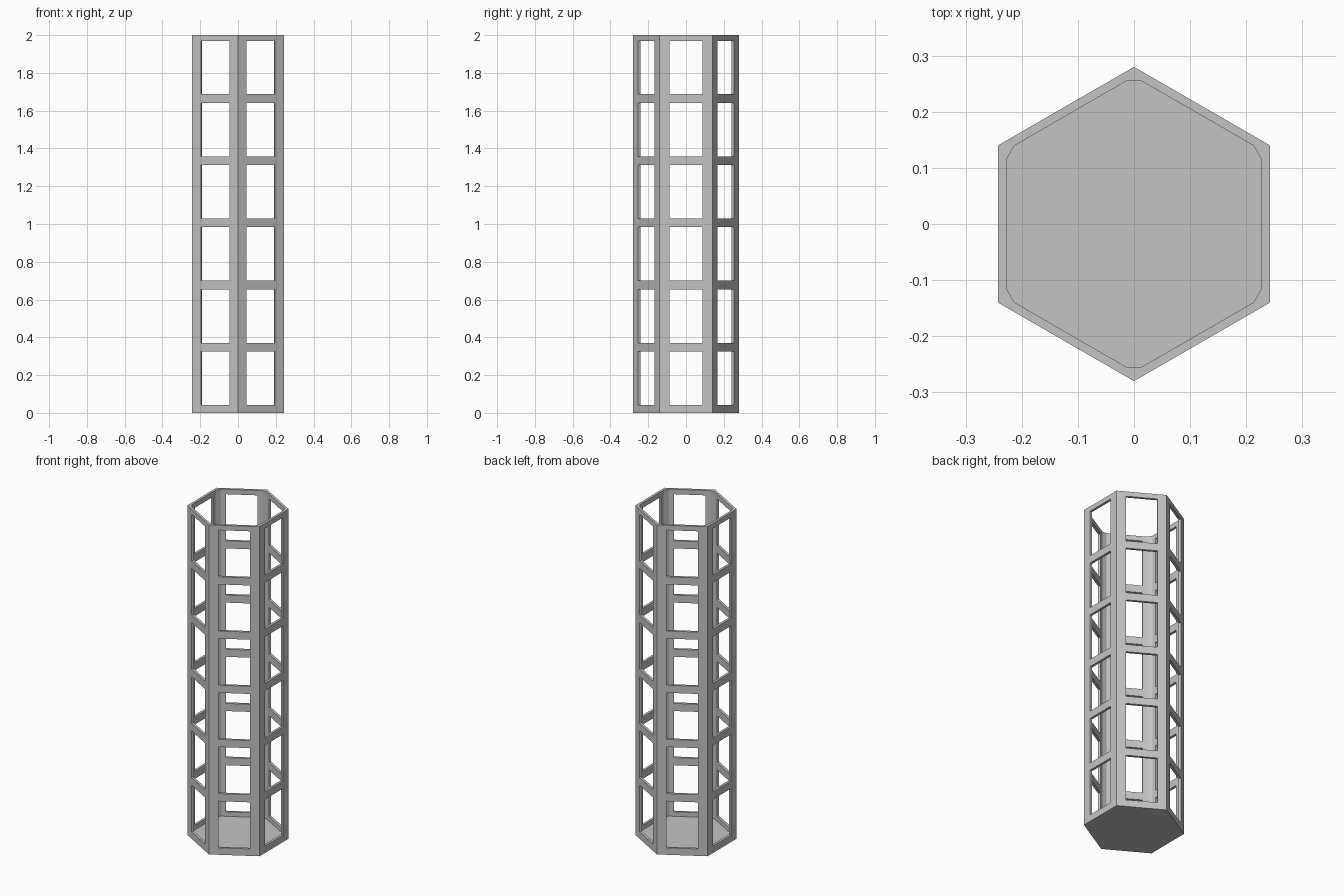
import bpy, bmesh
from math import sin, cos, pi, sqrt
from mathutils import Matrix, Vector

if "Cube" in bpy.data.objects:
    bpy.data.objects.remove(bpy.data.objects["Cube"], do_unlink=True)

HEIGHT, RADIUS, WALL, CHAMFER = 2.0, 0.28, 0.015, 0.0165
LEVELS, PITCH, FIRST = 6, 0.329, 0.042
WIN_W, WIN_H = 0.175, 0.283
APOTHEM = RADIUS * sqrt(3) / 2

grey = bpy.data.materials.new("plain grey")
grey.use_nodes = True
grey.diffuse_color = (0.55, 0.55, 0.55, 1)
grey.node_tree.nodes["Principled BSDF"].inputs["Base Color"].default_value = grey.diffuse_color


def make_object(name, bm):
    bmesh.ops.recalc_face_normals(bm, faces=bm.faces)
    mesh = bpy.data.meshes.new(name)
    bm.to_mesh(mesh)
    bm.free()
    mesh.materials.append(grey)
    obj = bpy.data.objects.new(name, mesh)
    bpy.context.collection.objects.link(obj)
    return obj


def prism(name, points, z0, z1):
    bm = bmesh.new()
    base = bm.faces.new([bm.verts.new((p.x, p.y, z0)) for p in points])
    top = bmesh.ops.extrude_face_region(bm, geom=[base])["geom"]
    verts = [v for v in top if isinstance(v, bmesh.types.BMVert)]
    bmesh.ops.translate(bm, verts=verts, vec=(0, 0, z1 - z0))
    return make_object(name, bm)


def hexagon(r):
    return [Vector((r * cos(pi / 2 + k * pi / 3), r * sin(pi / 2 + k * pi / 3))) for k in range(6)]


# Hexagonal body with its corners at front and back
tower = prism("hexagonal_lattice_tower", hexagon(RADIUS), 0, HEIGHT)

# Hollow inside, with chamfered corners and a thin floor left below
inner = hexagon((APOTHEM - WALL) * 2 / sqrt(3))
chamfered = []
for k, p in enumerate(inner):
    for q in (inner[k - 1], inner[(k + 1) % 6]):
        chamfered.append(p + (q - p).normalized() * CHAMFER)
hollow = prism("hollow_cutter", chamfered, WALL, HEIGHT + 0.1)

# Window openings: six levels on each of the six sides
bm = bmesh.new()
for side in range(6):
    turn = Matrix.Rotation(side * pi / 3, 4, "Z")
    for level in range(LEVELS):
        z = FIRST + level * PITCH + WIN_H / 2
        place = Matrix.Translation((APOTHEM - WALL / 2, 0, z))
        size = Matrix.Diagonal((0.06, WIN_W, WIN_H, 1))
        bmesh.ops.create_cube(bm, size=1, matrix=turn @ place @ size)
windows = make_object("window_cutter", bm)

for cutter in (hollow, windows):
    cutter.hide_render = True
    mod = tower.modifiers.new(cutter.name, "BOOLEAN")
    mod.operation, mod.solver, mod.object = "DIFFERENCE", "EXACT", cutter

# Bake the cuts and discard the cutters
bpy.context.view_layer.update()
graph = bpy.context.evaluated_depsgraph_get()
cut_mesh = bpy.data.meshes.new_from_object(tower.evaluated_get(graph))
tower.modifiers.clear()
tower.data = cut_mesh
tower.data.materials.clear()
tower.data.materials.append(grey)
for poly in tower.data.polygons:
    poly.material_index = 0
for cutter in (hollow, windows):
    bpy.data.objects.remove(cutter, do_unlink=True)
